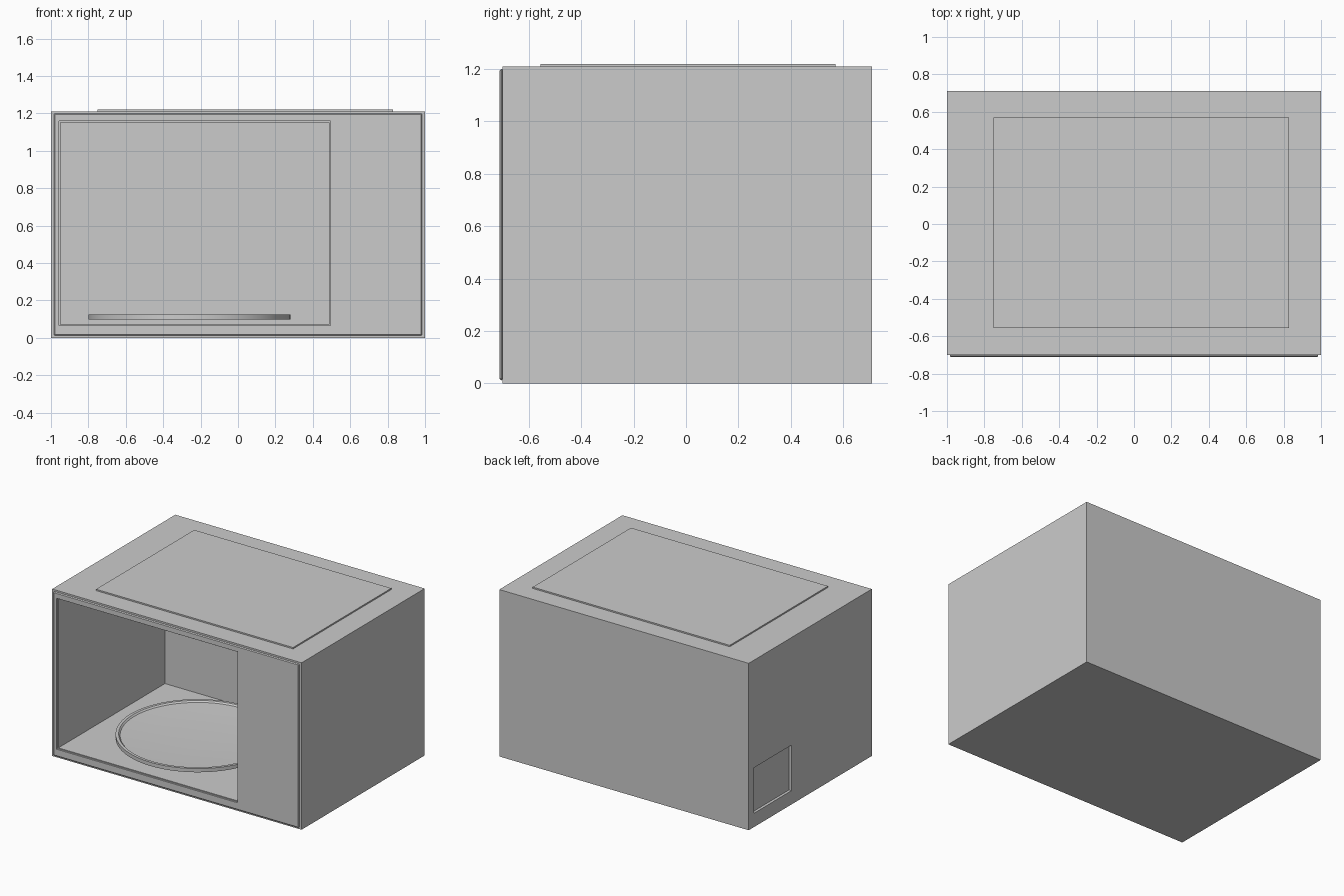
import bpy, bmesh, math

cube = bpy.data.objects.get("Cube")
if cube:
    bpy.data.objects.remove(cube, do_unlink=True)

grey = bpy.data.materials.new("light_grey")
grey.use_nodes = True
colour = (0.6, 0.6, 0.6, 1)
grey.diffuse_color = colour
grey.node_tree.nodes["Principled BSDF"].inputs["Base Color"].default_value = colour


def box(name, x, y, z):
    """Box from three (low, high) ranges."""
    bm = bmesh.new()
    bmesh.ops.create_cube(bm, size=1)
    for v in bm.verts:
        v.co = [r[0] + (c + 0.5) * (r[1] - r[0]) for c, r in zip(v.co, (x, y, z))]
    mesh = bpy.data.meshes.new(name)
    bm.to_mesh(mesh)
    bm.free()
    mesh.materials.append(grey)
    ob = bpy.data.objects.new(name, mesh)
    bpy.context.collection.objects.link(ob)
    return ob


def apply(ob, mod):
    bpy.context.view_layer.objects.active = ob
    bpy.ops.object.modifier_apply(modifier=mod.name)


def cut(ob, x, y, z):
    """Subtract a box from an object."""
    cutter = box("cutter", x, y, z)
    cutter.hide_render = True
    mod = ob.modifiers.new("cut", "BOOLEAN")
    mod.operation, mod.solver, mod.object = "DIFFERENCE", "EXACT", cutter
    apply(ob, mod)
    bpy.data.objects.remove(cutter, do_unlink=True)


# Housing with the cooking cavity and a shallow side vent recess
housing = box("housing", (-1, 1), (-0.70, 0.71), (0, 1.21))
cut(housing, (-0.95, 0.487), (-1, 0.52), (0.072, 1.152))
cut(housing, (-1.1, -0.98), (0.22, 0.65), (0.10, 0.43))

# Thin chamfered front frame around the opening
frame = box("front_frame", (-0.985, 0.985), (-0.712, -0.698), (0.012, 1.20))
bevel = frame.modifiers.new("chamfer", "BEVEL")
bevel.width, bevel.segments = 0.006, 1
apply(frame, bevel)
cut(frame, (-0.957, 0.494), (-1, 0), (0.065, 1.159))

# Raised panel on the roof
box("top_panel", (-0.75, 0.83), (-0.555, 0.57), (1.205, 1.22))

# Turntable plate: dished profile with a raised rim, spun around its axis
bm = bmesh.new()
profile = [(0, 0.098), (0.54, 0.098), (0.54, 0.125), (0.52, 0.125),
           (0.51, 0.115), (0.36, 0.108), (0.18, 0.104), (0, 0.103)]
verts = [bm.verts.new((r, 0, z)) for r, z in profile]
edges = [bm.edges.new(pair) for pair in zip(verts, verts[1:])]
bmesh.ops.spin(bm, geom=verts + edges, cent=(0, 0, 0), axis=(0, 0, 1),
               angle=math.tau, steps=64, use_merge=True)
bmesh.ops.remove_doubles(bm, verts=bm.verts, dist=0.0005)
bmesh.ops.recalc_face_normals(bm, faces=bm.faces)
mesh = bpy.data.meshes.new("turntable_plate")
bm.to_mesh(mesh)
bm.free()
mesh.materials.append(grey)
plate = bpy.data.objects.new("turntable_plate", mesh)
plate.location = (-0.26, -0.09, 0)
bpy.context.collection.objects.link(plate)
bpy.ops.object.select_all(action="DESELECT")
plate.select_set(True)
bpy.context.view_layer.objects.active = plate
bpy.ops.object.shade_smooth_by_angle(angle=math.radians(30))
